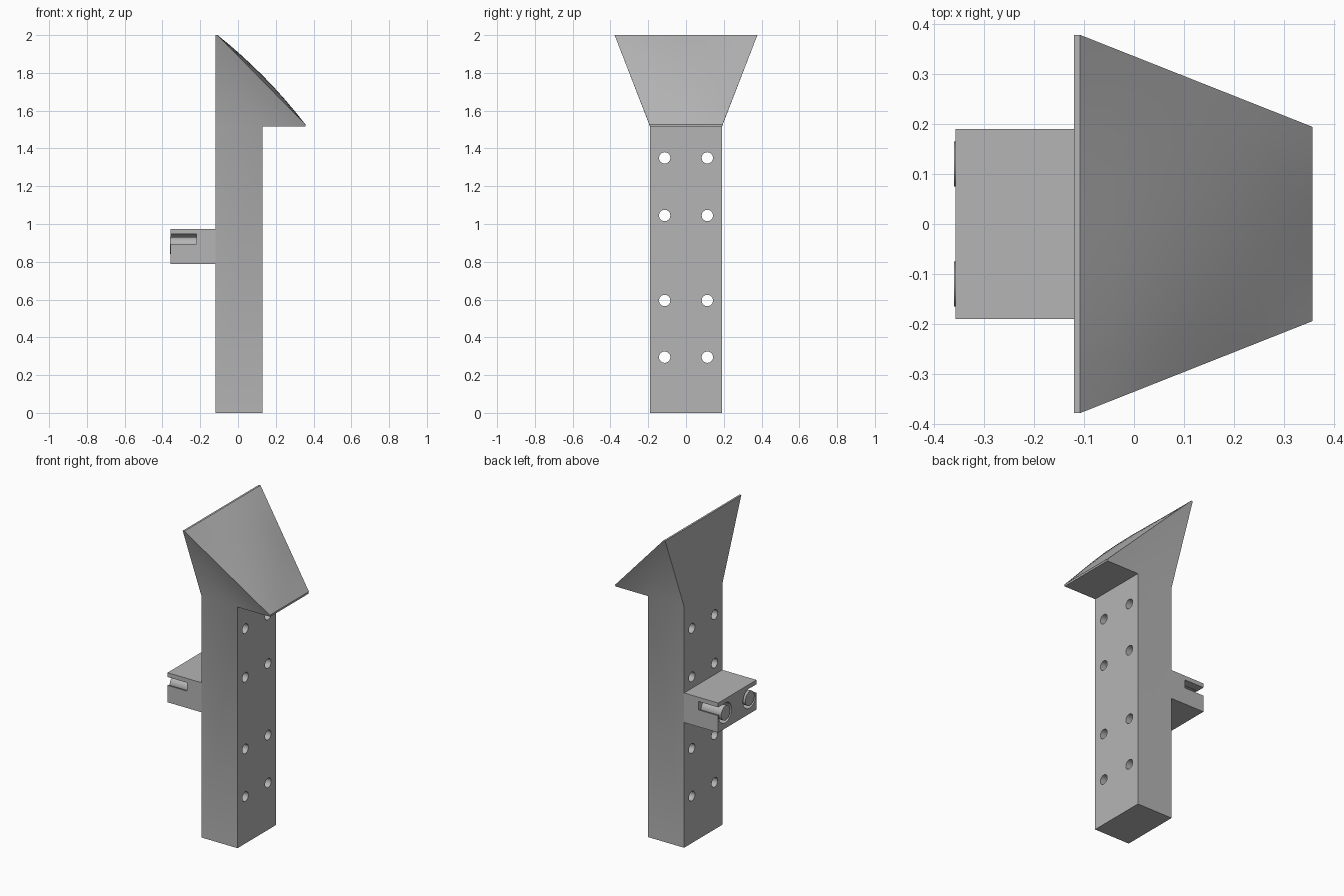
import bpy, bmesh, math
from mathutils import Matrix, Vector

cube = bpy.data.objects.get("Cube")
if cube:
    bpy.data.objects.remove(cube)

grey = bpy.data.materials.new("plain grey")
grey.use_nodes = True
COLOUR = (0.46, 0.46, 0.46, 1)
grey.diffuse_color = COLOUR
grey.node_tree.nodes["Principled BSDF"].inputs["Base Color"].default_value = COLOUR


def make(name, bm):
    bmesh.ops.recalc_face_normals(bm, faces=bm.faces)
    mesh = bpy.data.meshes.new(name)
    bm.to_mesh(mesh)
    bm.free()
    mesh.materials.append(grey)
    ob = bpy.data.objects.new(name, mesh)
    bpy.context.collection.objects.link(ob)
    return ob


def box(name, lo, hi):
    bm = bmesh.new()
    lo, hi = Vector(lo), Vector(hi)
    mid, size = (lo + hi) / 2, hi - lo
    bmesh.ops.create_cube(bm, size=1, matrix=Matrix.Translation(mid) @ Matrix.Diagonal((*size, 1)))
    return make(name, bm)


def rod(name, x0, x1, y, z, radius):
    bm = bmesh.new()
    place = Matrix.Translation(((x0 + x1) / 2, y, z)) @ Matrix.Rotation(math.pi / 2, 4, "Y")
    bmesh.ops.create_cone(bm, cap_ends=True, segments=32, radius1=radius,
                          radius2=radius, depth=abs(x1 - x0), matrix=place)
    return make(name, bm)


def select(ob):
    bpy.ops.object.select_all(action="DESELECT")
    ob.select_set(True)
    bpy.context.view_layer.objects.active = ob


def cut(ob, cutters):
    for cutter in cutters:
        mod = ob.modifiers.new("cut", "BOOLEAN")
        mod.operation, mod.solver, mod.object = "DIFFERENCE", "EXACT", cutter
        select(ob)
        bpy.ops.object.modifier_apply(modifier=mod.name)
        bpy.data.objects.remove(cutter)


def smooth(ob):
    select(ob)
    bpy.ops.object.shade_smooth_by_angle(angle=math.radians(30))


# Column and flared head share one shell
BACK, FRONT, TIP, HALF, FLARE = -0.12, 0.13, 0.357, 0.19, 0.378
NECK, TOP, LIP = 1.515, 2.0, 0.012
bm = bmesh.new()


def pair(x, y, z):
    return bm.verts.new((x, -y, z)), bm.verts.new((x, y, z))


foot_b, foot_f = pair(BACK, HALF, 0), pair(FRONT, HALF, 0)
neck_b, neck_f = pair(BACK, HALF, NECK), pair(FRONT, HALF, NECK)
tip_low, tip_up = pair(TIP, HALF, NECK), pair(TIP, HALF + 0.004, NECK + LIP)
top_b, top_f = pair(BACK, FLARE, TOP), pair(BACK + LIP, FLARE, TOP)

# Bands running across the model from side to side
loop = [foot_b, foot_f, neck_f, tip_low, tip_up, top_f, top_b, neck_b]
bands = [bm.faces.new((a[0], a[1], b[1], b[0]))
         for a, b in zip(loop, loop[1:] + loop[:1])]
for s in (0, 1):
    bm.faces.new([p[s] for p in (foot_b, foot_f, neck_f, neck_b)])
    bm.faces.new([p[s] for p in (neck_b, neck_f, tip_low, tip_up, top_f, top_b)])

# Slight crown on the sloped plate
slope = bands[4]
normal = Vector((TOP - NECK, 0, TIP - BACK)).normalized()
bmesh.ops.subdivide_edges(bm, edges=slope.edges[:], cuts=7, use_grid_fill=True)
for v in bm.verts:
    t = (v.co.z - NECK - LIP) / (TOP - NECK - LIP)
    on_slope = abs(v.co.x - (TIP + t * (BACK + LIP - TIP))) < 1e-4
    if on_slope and 0.01 < t < 0.99:
        u = v.co.y / (HALF + 0.004 + t * (FLARE - HALF - 0.004))
        v.co += normal * 0.02 * max(0, 1 - u * u) * 4 * t * (1 - t)
body = make("column_and_head", bm)

# Through holes for fixings
cut(body, [rod("hole_cutter", -0.3, 0.3, side * 0.113, z, 0.03)
           for side in (-1, 1) for z in (0.295, 0.595, 1.045, 1.35)])
smooth(body)

# Rear bracket with round sockets opened by side slots
END, FLOOR, SOCKET_Y, SOCKET_Z = -0.357, -0.22, 0.12, 0.885
bracket = box("rear_bracket", (END, -HALF, 0.787), (BACK, HALF, 0.973))
cutters = []
for side in (-1, 1):
    cutters.append(rod("socket_cutter", END - 0.1, FLOOR, side * SOCKET_Y, SOCKET_Z, 0.063))
    ys = sorted((side * (SOCKET_Y + 0.02), side * 0.25))
    cutters.append(box("slot_cutter", (END - 0.1, ys[0], 0.893), (FLOOR, ys[1], 0.946)))
cut(bracket, cutters)
smooth(bracket)

# Pegs standing inside the sockets
for side, name in ((-1, "right_peg"), (1, "left_peg")):
    smooth(rod(name, END - 0.003, FLOOR + 0.01, side * SOCKET_Y, SOCKET_Z, 0.045))
